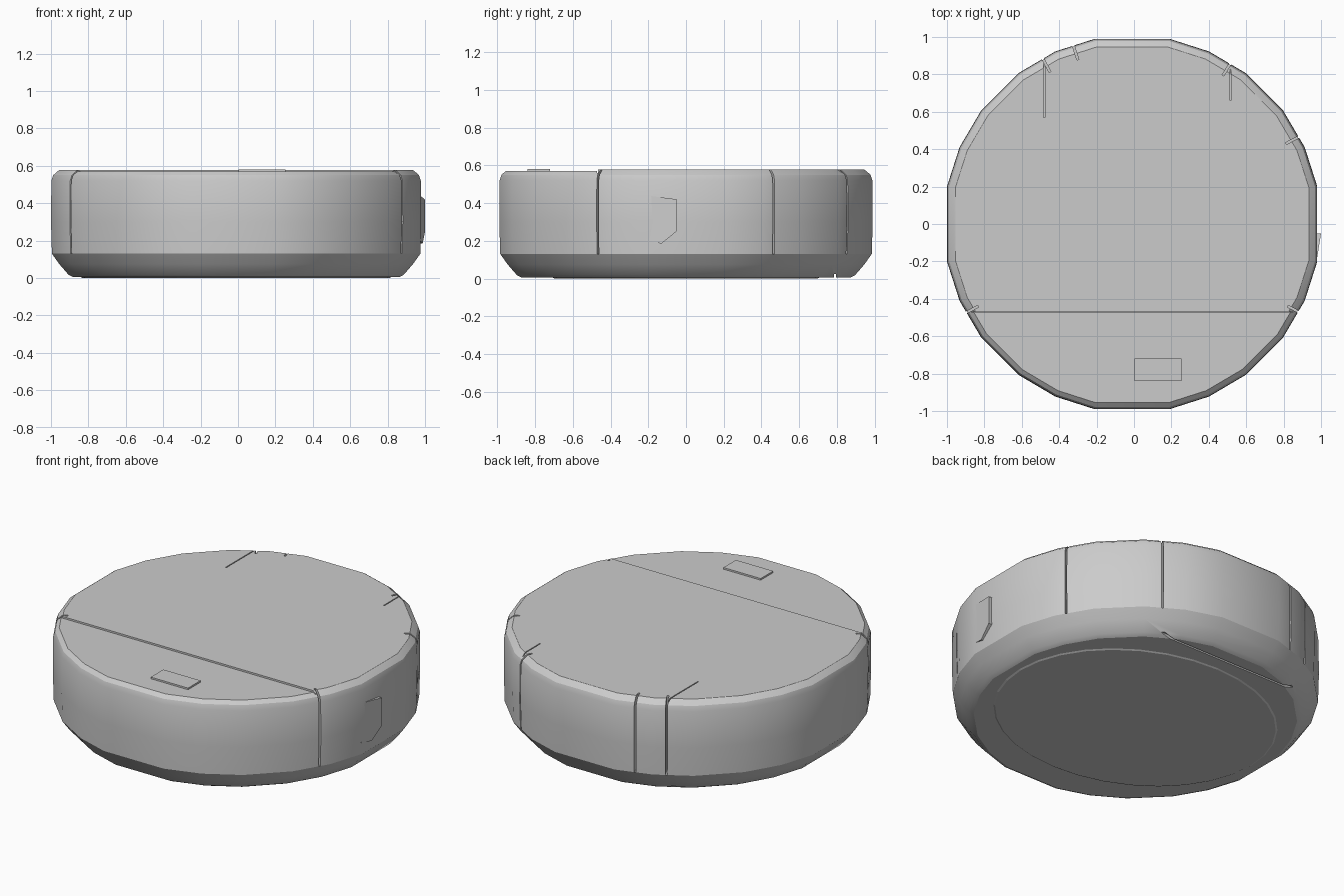
import bpy, bmesh
from math import sin, cos, radians, atan2
from mathutils import Matrix

if "Cube" in bpy.data.objects:
    bpy.data.objects.remove(bpy.data.objects["Cube"])


def mesh_object(name, bm):
    bmesh.ops.recalc_face_normals(bm, faces=bm.faces)
    me = bpy.data.meshes.new(name)
    bm.to_mesh(me)
    bm.free()
    ob = bpy.data.objects.new(name, me)
    bpy.context.collection.objects.link(ob)
    return ob


def add_box(bm, center, size, angle=0.0):
    m = (Matrix.Translation(center) @ Matrix.Rotation(angle, 4, 'Z')
         @ Matrix.Diagonal((*size, 1)))
    bmesh.ops.create_cube(bm, size=1, matrix=m)


def cut(target, name, center, size, angle=0.0):
    bm = bmesh.new()
    add_box(bm, center, size, angle)
    cutter = mesh_object(name, bm)
    cutter.hide_render = True
    cutter.hide_set(True)
    mod = target.modifiers.new(name, 'BOOLEAN')
    mod.operation = 'DIFFERENCE'
    mod.solver = 'EXACT'
    mod.object = cutter


# Round low body, faceted rim with flats on the four axes
CX = -0.01
angles = [q * 90 + a for q in range(4) for a in (11.5, 24, 37, 53, 66, 78.5)]
profile = [(0.89, 0.005), (0.915, 0.018), (0.965, 0.075), (1.005, 0.13),
           (1.01, 0.30), (1.008, 0.52), (0.998, 0.55), (0.975, 0.57), (0.965, 0.577)]
bm = bmesh.new()
rings = []
for r, z in profile:
    rings.append([bm.verts.new((CX + r * cos(radians(a)), r * sin(radians(a)), z))
                  for a in angles])
n = len(angles)
for lo, hi in zip(rings, rings[1:]):
    for i in range(n):
        j = (i + 1) % n
        bm.faces.new((lo[i], lo[j], hi[j], hi[i]))
bm.faces.new(rings[0])
bm.faces.new(rings[-1])
body = mesh_object("body", bm)

# Front bumper: top sits slightly lower, with a seam behind it
cut(body, "bumper_step_cutter", (0, -0.97, 0.67), (2.4, 1.0, 0.2))
cut(body, "bumper_seam_cutter", (0, -0.47, 0.60), (2.4, 0.006, 0.08))

# Vertical seams around the side wall
for i, (x, y) in enumerate([(-0.89, -0.47), (0.88, -0.47), (0.87, 0.46),
                            (0.51, 0.85), (-0.48, 0.87), (-0.32, 0.94)]):
    cut(body, f"side_seam_cutter_{i}", (x, y, 0.38), (0.13, 0.011, 0.5),
        atan2(y, x - CX))

# Rear bin seams on the lid and on the underside
cut(body, "lid_seam_cutter_left", (-0.48, 0.73, 0.60), (0.006, 0.32, 0.08))
cut(body, "lid_seam_cutter_right", (0.515, 0.77, 0.60), (0.006, 0.22, 0.08))
cut(body, "base_seam_cutter", (0, 0.79, 0), (1.2, 0.012, 0.05))

# Thin base plate brings the underside to the ground
bm = bmesh.new()
m = Matrix.Translation((CX, 0, 0.005)) @ Matrix.Diagonal((1, 0.85, 1, 1))
bmesh.ops.create_cone(bm, cap_ends=True, segments=32, radius1=0.82, radius2=0.84,
                      depth=0.01, matrix=m)
mesh_object("base_plate", bm)

# Button pad on the bumper lid
bm = bmesh.new()
add_box(bm, (0.128, -0.78, 0.571), (0.25, 0.12, 0.018))
mesh_object("button_pad", bm)

# Raised side sensor window on the right wall
bm = bmesh.new()
outline = [(-0.05, 0.42), (-0.05, 0.25), (-0.13, 0.185), (-0.21, 0.20), (-0.21, 0.44)]
inner = [bm.verts.new((0.96, y, z)) for y, z in outline]
outer = [bm.verts.new((1.0 - 0.16 * (-0.05 - y), y, z)) for y, z in outline]
bm.faces.new(inner)
bm.faces.new(outer)
for i in range(5):
    j = (i + 1) % 5
    bm.faces.new((inner[i], inner[j], outer[j], outer[i]))
mesh_object("side_window", bm)

# Smooth the rounded wall, keep the seams crisp
bpy.ops.object.select_all(action='DESELECT')
body.select_set(True)
bpy.context.view_layer.objects.active = body
bpy.ops.object.shade_smooth_by_angle(angle=radians(22))
